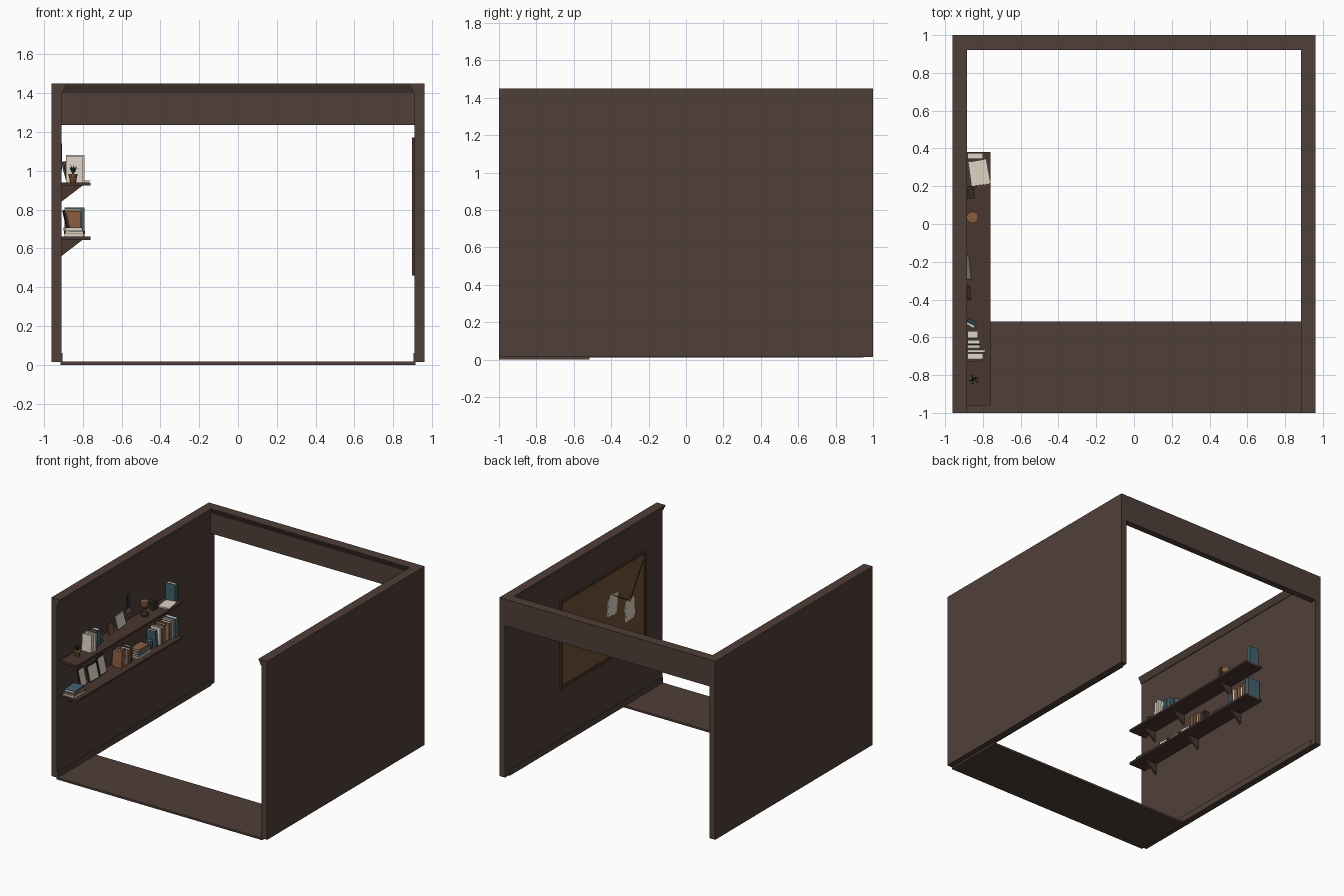
import bpy, bmesh, math
from mathutils import Matrix, Vector

if "Cube" in bpy.data.objects:
    bpy.data.objects.remove(bpy.data.objects["Cube"])


def lin(c):
    c /= 255
    return c / 12.92 if c <= 0.04045 else ((c + 0.055) / 1.055) ** 2.4


PALETTE = {
    "wall_brown": (80, 63, 56), "shelf_brown": (74, 54, 48), "cork": (114, 82, 54),
    "frame_brown": (76, 52, 42), "paper_cream": (222, 211, 196), "book_teal": (68, 98, 110),
    "book_brown": (134, 92, 64), "dark_brown": (54, 42, 37), "leaf_green": (44, 66, 70),
    "grey": (128, 124, 118)}
MATS = {}
for n, rgb in PALETTE.items():
    m = bpy.data.materials.new(n)
    m.diffuse_color = (*[lin(c) for c in rgb], 1)
    m.use_nodes = True
    m.node_tree.nodes["Principled BSDF"].inputs["Base Color"].default_value = m.diffuse_color
    MATS[n] = m


def finish(name, bm, mats, matrix=None):
    if matrix is not None:
        bm.transform(matrix)
    bmesh.ops.recalc_face_normals(bm, faces=bm.faces)
    me = bpy.data.meshes.new(name)
    bm.to_mesh(me)
    bm.free()
    for m in mats:
        me.materials.append(MATS[m])
    ob = bpy.data.objects.new(name, me)
    bpy.context.collection.objects.link(ob)
    return ob


def boxes(name, parts, matrix=None):
    """parts: (x0, x1, y0, y1, z0, z1, colour), joined into one object"""
    bm, mats = bmesh.new(), []
    for x0, x1, y0, y1, z0, z1, col in parts:
        if col not in mats:
            mats.append(col)
        mx = Matrix.Translation(((x0+x1)/2, (y0+y1)/2, (z0+z1)/2)) @ Matrix.Diagonal((x1-x0, y1-y0, z1-z0, 1))
        vs = bmesh.ops.create_cube(bm, size=1, matrix=mx)["verts"]
        for f in {f for v in vs for f in v.link_faces}:
            f.material_index = mats.index(col)
    return finish(name, bm, mats, matrix)


def prism(name, profile, vec, col):
    """extrude a closed 3D profile along vec"""
    bm = bmesh.new()
    f = bm.faces.new([bm.verts.new(p) for p in profile])
    r = bmesh.ops.extrude_face_region(bm, geom=[f])["geom"]
    bmesh.ops.translate(bm, vec=vec, verts=[v for v in r if isinstance(v, bmesh.types.BMVert)])
    bm.faces.ensure_lookup_table()
    return finish(name, bm, [col])


def lathe(name, prof, col, loc, n=12):
    bm = bmesh.new()
    vs = [bm.verts.new((r, 0, z)) for r, z in prof]
    es = [bm.edges.new(p) for p in zip(vs, vs[1:])]
    bmesh.ops.spin(bm, geom=vs + es, axis=(0, 0, 1), cent=(0, 0, 0), steps=n, angle=math.tau)
    bmesh.ops.remove_doubles(bm, verts=bm.verts, dist=1e-5)
    return finish(name, bm, [col], Matrix.Translation(loc))


def rod(name, a, b, r, col):
    a, b = Vector(a), Vector(b)
    bm = bmesh.new()
    bmesh.ops.create_cone(bm, cap_ends=True, segments=6, radius1=r, radius2=r, depth=(b-a).length)
    return finish(name, bm, [col], Matrix.Translation((a+b)/2) @ (b-a).to_track_quat('Z', 'Y').to_matrix().to_4x4())


def place(x, y, z, rx=0, ry=0, rz=0):
    return (Matrix.Translation((x, y, z)) @ Matrix.Rotation(math.radians(rz), 4, 'Z')
            @ Matrix.Rotation(math.radians(ry), 4, 'Y') @ Matrix.Rotation(math.radians(rx), 4, 'X'))


def book(name, y, z, t, d, h, col, lean=0, x=-0.885, matrix=None):
    """upright book, spine facing the room"""
    c = min(0.003, t * 0.2)
    boxes(name, [(0, d, 0, c, 0, h, col), (0, d, t-c, t, 0, h, col), (d-c, d, c, t-c, 0, h, col),
                 (0.003, d-c, c, t-c, 0.004, h-0.004, "paper_cream")], matrix or place(x, y, z, rx=lean))


def flat_book(name, x, y, z, wx, wy, t, col, rz=0):
    """book lying down, spine facing the room"""
    c = 0.003
    boxes(name, [(0, wx, 0, wy, 0, c, col), (0, wx, 0, wy, t-c, t, col), (wx-c, wx, 0, wy, c, t-c, col),
                 (0, wx-c, 0.003, wy-0.003, c, t-c, "paper_cream")], place(x, y, z, rz=rz))


def picture(name, y, z, w, h, col, lean=-12, rz=0, x=-0.865, face="paper_cream"):
    """framed picture leaning back on the wall"""
    b = 0.007
    boxes(name, [(-0.008, 0, 0, w, 0, h, col), (0, 0.002, b, w-b, b, h-b, face)], place(x, y, z, ry=lean, rz=rz))


# room shell
for s, side in ((-1, "left"), (1, "right")):
    xs = sorted((s*0.91, s*0.96))
    boxes(side + "_wall", [(*xs, -1, 1, 0.015, 1.45, "wall_brown")])
    xs = sorted((s*0.903, s*0.912))
    boxes(side + "_baseboard", [(*xs, -1, 0.95, 0.012, 0.06, "wall_brown")])
    prism(side + "_crown", [(s*0.911, -1, 1.40), (s*0.905, -1, 1.40), (s*0.883, -1, 1.445),
                            (s*0.883, -1, 1.45), (s*0.911, -1, 1.45)], (0, 1.95, 0), "wall_brown")
boxes("back_beam", [(-0.91, 0.91, 0.95, 1, 1.235, 1.45, "wall_brown")])
prism("back_crown", [(-0.91, 0.951, 1.40), (-0.91, 0.945, 1.40), (-0.91, 0.922, 1.445),
                     (-0.91, 0.922, 1.45), (-0.91, 0.951, 1.45)], (1.82, 0, 0), "wall_brown")
boxes("floor", [(-0.915, 0.915, -1, -0.515, 0.003, 0.016, "wall_brown"),
                (-0.915, 0.915, -1, -0.515, 0, 0.003, "wall_brown")])

# shelves and brackets
U, L = 0.94, 0.66
for name, z, ys in (("upper", U, (-0.85, -0.52, 0.02)), ("lower", L, (-0.84, -0.36, 0.13))):
    boxes(name + "_shelf", [(-0.91, -0.76, -0.96, 0.38, z-0.016, z, "shelf_brown")])
    for i, y in enumerate(ys):
        prism(f"{name}_bracket_{i}", [(-0.91, y, z-0.016), (-0.80, y, z-0.016), (-0.91, y, z-0.10)],
              (0, 0.014, 0), "shelf_brown")

# potted plant
px, py = -0.85, -0.825
lathe("plant_pot", [(0, 0), (0.016, 0), (0.021, 0.034), (0.024, 0.034), (0.024, 0.042), (0, 0.04)],
      "book_brown", (px, py, U), 10)
bm = bmesh.new()
for i in range(9):
    a, tilt = i * 2.4, 0.015 + 0.0025 * i
    d, w = Vector((math.cos(a), math.sin(a), 0)), Vector((-math.sin(a), math.cos(a), 0)) * 0.005
    pts = [Vector((0, 0, 0)), d*tilt*0.5 + w + Vector((0, 0, 0.03)),
           d*tilt + Vector((0, 0, 0.06 - 0.003*i)), d*tilt*0.5 - w + Vector((0, 0, 0.03))]
    bm.faces.new([bm.verts.new(p) for p in pts])
finish("plant_leaves", bm, ["leaf_green"], Matrix.Translation((px, py, U + 0.038)))

# upper shelf books: y, thickness, depth, height, colour, lean
for i, (y, t, d, h, c, le) in enumerate((
        (-0.725, 0.03, 0.085, 0.135, "paper_cream", -4), (-0.688, 0.018, 0.095, 0.14, "paper_cream", -3),
        (-0.662, 0.018, 0.07, 0.125, "paper_cream", -2), (-0.64, 0.022, 0.07, 0.13, "book_teal", -2),
        (-0.605, 0.038, 0.06, 0.13, "book_teal", 0))):
    book(f"upper_book_{i}", y, U, t, d, h, c, le)
book("leaning_teal_book", 0, 0, 0.018, 0.05, 0.11, "book_teal", matrix=place(-0.885, -0.515, U, rx=10, rz=-25))

# upper shelf pictures and ornaments
picture("small_brown_picture", -0.40, U, 0.075, 0.085, "book_brown", rz=4, face="book_brown")
picture("upper_picture", -0.295, U, 0.13, 0.11, "grey", lean=-15, rz=6, x=-0.862)
boxes("wall_hanging", [(-0.911, -0.906, -0.115, -0.08, 1.03, 1.14, "dark_brown"),
                       (-0.911, -0.906, -0.125, -0.075, 1.0, 1.03, "grey")])
lathe("hourglass_base", [(0, 0), (0.03, 0), (0.03, 0.014), (0.016, 0.024), (0.008, 0.045), (0.008, 0.06)],
      "dark_brown", (-0.855, 0.035, U))
lathe("hourglass_cup", [(0.008, 0.06), (0.026, 0.075), (0.031, 0.10), (0.031, 0.115), (0, 0.115)],
      "book_brown", (-0.855, 0.035, U))
boxes("small_box", [(-0.882, -0.845, 0.135, 0.20, U, U + 0.05, "dark_brown"),
                    (-0.872, -0.855, 0.15, 0.185, U + 0.05, U + 0.075, "frame_brown")])
boxes("loose_papers", [(0, 0.09, 0, 0.13, 0, 0.006, "paper_cream")], place(-0.858, 0.20, U, rz=8))
boxes("loose_papers_top", [(0, 0.085, 0, 0.13, 0, 0.004, "paper_cream")], place(-0.843, 0.202, U + 0.006, rz=10))
book("teal_binder", 0.345, U, 0.032, 0.085, 0.14, "book_teal")

# lower shelf: flat stack at the front
for i, (x, y, wx, wy, t, c, r) in enumerate((
        (-0.895, -0.945, 0.10, 0.15, 0.016, "paper_cream", 0), (-0.89, -0.94, 0.095, 0.14, 0.014, "book_brown", -3),
        (-0.89, -0.935, 0.09, 0.13, 0.018, "book_teal", 4))):
    flat_book(f"front_stack_book_{i}", x, y, L + (0, 0.016, 0.030)[i], wx, wy, t, c, r)

# lower shelf pictures
for i, (y, w, h) in enumerate(((-0.765, 0.085, 0.14), (-0.655, 0.115, 0.125), (-0.52, 0.095, 0.14))):
    picture(f"lower_picture_{i}", y, L, w, h, "dark_brown", lean=-13, rz=(3, -2, 4)[i], x=-0.86)

# lower shelf upright books
for i, (y, t, d, h, c, le) in enumerate((
        (-0.325, 0.03, 0.085, 0.13, "book_brown", -5), (-0.288, 0.022, 0.08, 0.135, "book_brown", -4),
        (-0.258, 0.018, 0.075, 0.12, "paper_cream", -3), (-0.234, 0.032, 0.085, 0.115, "book_brown", -2),
        (-0.196, 0.028, 0.075, 0.12, "dark_brown", 0),
        (0.125, 0.024, 0.08, 0.13, "book_teal", 6), (0.165, 0.02, 0.085, 0.14, "paper_cream", 0),
        (0.188, 0.034, 0.09, 0.13, "book_brown", 0), (0.225, 0.026, 0.085, 0.14, "book_brown", 0),
        (0.254, 0.022, 0.08, 0.125, "paper_cream", 0), (0.279, 0.03, 0.09, 0.135, "book_brown", 0),
        (0.312, 0.022, 0.085, 0.145, "paper_cream", 0), (0.337, 0.038, 0.105, 0.15, "book_teal", 0))):
    book(f"lower_book_{i}", y, L, t, d, h, c, le, x=-0.895)
for i, c in enumerate(("paper_cream", "book_teal", "grey", "book_brown")):
    flat_book(f"middle_stack_book_{i}", -0.89, -0.125 + 0.008*i, L + 0.015*i, 0.09 - 0.004*i,
              0.17 - 0.012*i, 0.015, c, rz=(0, 2, -2, 1)[i])
lathe("teal_pot", [(0, 0), (0.022, 0), (0.03, 0.03), (0.028, 0.06), (0.022, 0.062), (0, 0.05)],
      "book_teal", (-0.85, 0.085, L), 10)

# cork board on the right wall
y0, y1, z0, z1, b = -0.78, 0.31, 0.46, 1.17, 0.022
boxes("cork_board", [(0.905, 0.911, y0+b, y1-b, z0+b, z1-b, "cork")])
boxes("cork_board_frame", [(0.897, 0.911, y0, y1, z0, z0+b, "frame_brown"), (0.897, 0.911, y0, y1, z1-b, z1, "frame_brown"),
                           (0.897, 0.911, y0, y0+b, z0+b, z1-b, "frame_brown"), (0.897, 0.911, y1-b, y1, z0+b, z1-b, "frame_brown")])
pins = ((-0.37, 0.96), (-0.575, 0.84), (-0.735, 1.09))
for i, (y, z) in enumerate(pins):
    rod(f"pin_{i}", (0.906, y, z), (0.897, y, z), 0.006, "book_brown")
    if i < 2:  # pinned notes
        boxes(f"note_{i}", [(-0.002, 0, -0.055, 0.055, -0.14, 0.012, "paper_cream"),
                            (-0.001, 0.001, -0.04, 0.07, -0.155, -0.02, "paper_cream")], place(0.904, y, z, rx=(6, -5)[i]))
for i in range(2):
    a, c = pins[i], pins[i+1]
    rod(f"string_{i}", (0.899, *a), (0.899, *c), 0.0022, "dark_brown")
